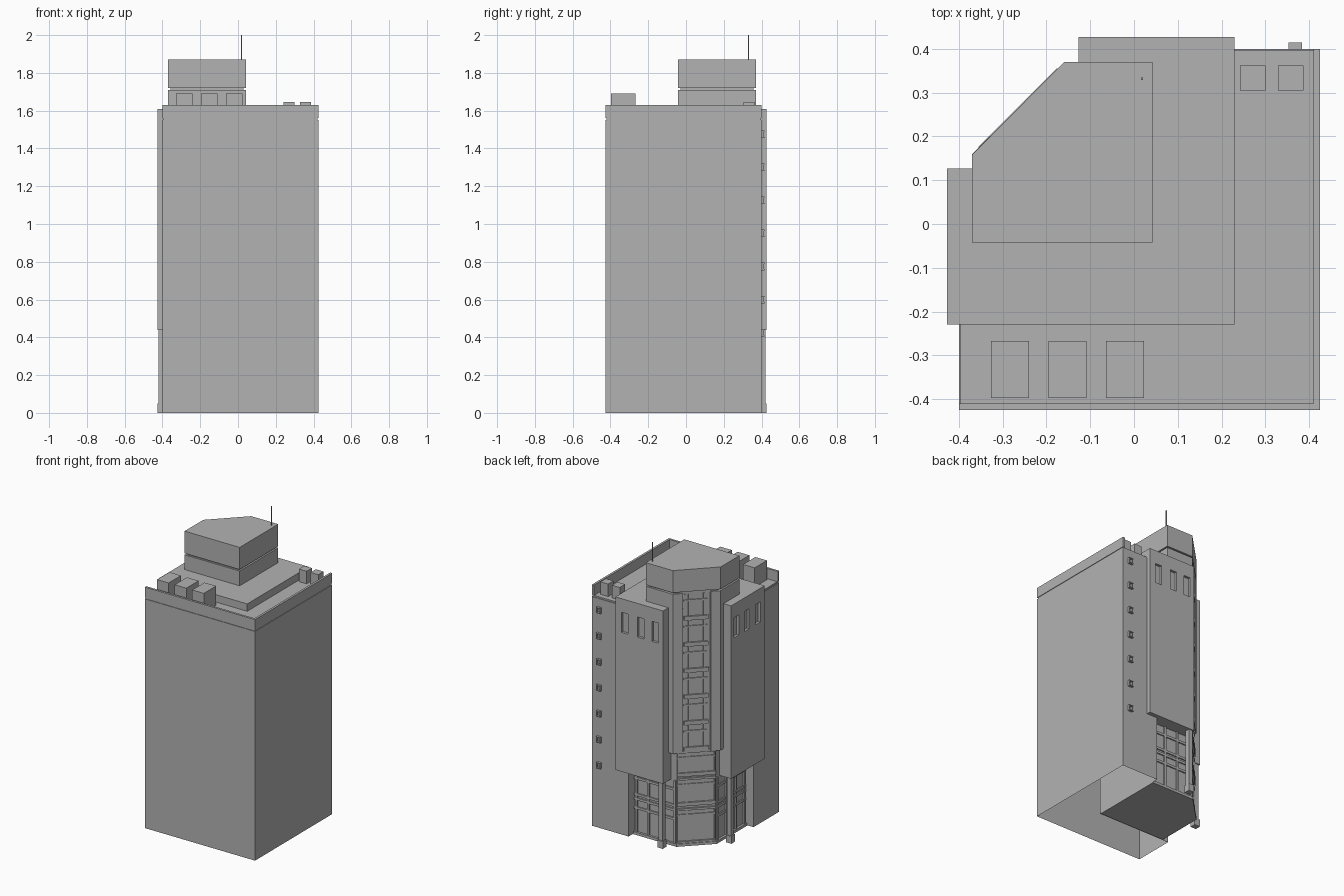
import bpy
import bmesh
from mathutils import Vector

cube = bpy.data.objects.get("Cube")
if cube:
    bpy.data.objects.remove(cube, do_unlink=True)

grey = bpy.data.materials.new("concrete grey")
grey.use_nodes = True
GREY = (0.45, 0.45, 0.45, 1)
grey.diffuse_color = GREY
grey.node_tree.nodes["Principled BSDF"].inputs["Base Color"].default_value = GREY


def flip(points):
    """Mirror a plan outline across the diagonal of the tower."""
    return [(-y, -x) for x, y in points]


def rect(x0, x1, y0, y1):
    return [(x0, y0), (x1, y0), (x1, y1), (x0, y1)]


def build(name, prisms, open_bottom=False):
    """One object from a list of (outline, bottom, top) prisms."""
    bm = bmesh.new()
    for outline, z0, z1 in prisms:
        low = [bm.verts.new((x, y, z0)) for x, y in outline]
        high = [bm.verts.new((x, y, z1)) for x, y in outline]
        bm.faces.new(low)
        bm.faces.new(high)
        for i in range(len(low)):
            j = (i + 1) % len(low)
            bm.faces.new((low[i], low[j], high[j], high[i]))
    bmesh.ops.recalc_face_normals(bm, faces=bm.faces)
    if open_bottom:
        floor = [f for f in bm.faces if f.normal.z < -0.9]
        bmesh.ops.delete(bm, geom=floor, context='FACES')
    mesh = bpy.data.meshes.new(name)
    bm.to_mesh(mesh)
    bm.free()
    mesh.materials.append(grey)
    obj = bpy.data.objects.new(name, mesh)
    bpy.context.collection.objects.link(obj)
    return obj


def both(name, prisms):
    """A part on the back and its mirrored twin on the right side."""
    build("back_" + name, prisms)
    build("side_" + name, [(flip(o), a, b) for o, a, b in prisms])


def strip(p, q, f0, f1, depth):
    """Plan outline of a bar on the wall p-q, standing out to the left of p-q."""
    p, q = Vector(p), Vector(q)
    d = q - p
    n = Vector((-d.y, d.x)).normalized()
    a, b = p + d * f0, p + d * f1
    return [tuple(v) for v in (a - n * 0.004, b - n * 0.004, b + n * depth, a + n * depth)]


def frame(p, q, posts, rails, z0, z1, post_w=0.05, rail_h=0.012, depth=0.007):
    bars = [(strip(p, q, f - post_w / 2, f + post_w / 2, depth), z0, z1) for f in posts]
    bars += [(strip(p, q, 0, 1, depth - 0.001), z - rail_h / 2, z + rail_h / 2) for z in rails]
    return bars


# Main L-shaped tower, with a shadow groove under the parapet
ROOF = 1.56
tower = [(-0.40, -0.425), (0.425, -0.425), (0.425, 0.40), (0.15, 0.40), (0.15, -0.15), (-0.40, -0.15)]
build("tower_walls", [(tower, 0, 1.55)], open_bottom=True)
groove = [(-0.396, -0.421), (0.421, -0.421), (0.421, 0.396), (0.15, 0.396), (0.15, -0.15), (-0.396, -0.15)]
build("roof_deck", [(groove, 1.549, ROOF)])
parapet = [(-0.40, -0.425), (0.425, -0.425), (0.425, 0.40), (0.41, 0.40), (0.41, -0.41), (-0.40, -0.41)]
build("parapet", [(parapet, ROOF, 1.63)])

# Glazed core with the cut corner, and its plinth
A, B = (-0.17, 0.34), (-0.34, 0.17)
core = [(0.145, -0.145), (0.145, 0.34), A, B, (-0.34, -0.145)]
build("glazed_core", [(core, 0.002, 1.6)])
plinth = [(0.145, -0.145), (0.145, 0.355), (-0.177, 0.355), (-0.355, 0.177), (-0.355, -0.145)]
build("plinth", [(plinth, 0, 0.018)])

# Raised roof slab joining the two bays
build("roof_slab", [(rect(-0.35, 0.23, -0.23, 0.127), 1.555, 1.61),
                    (rect(-0.127, 0.23, 0.1, 0.36), 1.555, 1.61)])

# Projecting bays with three recessed slot windows each
SLOTS = (0.16, 0.04, -0.07)
for name, turn in (("back_bay", lambda o: o), ("side_bay", flip)):
    bay = build(name, [(turn(rect(-0.127, 0.23, 0.335, 0.427)), 0.44, 1.61)])
    cutter = build("slot_cutter", [(turn(rect(x - 0.025, x + 0.025, 0.41, 0.45)), 1.382, 1.518)
                                   for x in SLOTS])
    cutter.hide_render = True
    cut = bay.modifiers.new("slots", 'BOOLEAN')
    cut.operation = 'DIFFERENCE'
    cut.solver = 'EXACT'
    cut.object = cutter
    bpy.context.view_layer.objects.active = bay
    bpy.ops.object.modifier_apply(modifier=cut.name)
    bpy.data.objects.remove(cutter, do_unlink=True)

# Piers beside the corner glazing
pier = [(-0.12, 0.37), (-0.16, 0.37), (-0.202, 0.328), (-0.19, 0.31), (-0.12, 0.31)]
both("corner_pier", [(pier, 0.63, 1.71)])

# Free-standing columns under the bays
both("column", [(rect(-0.12, -0.09, 0.39, 0.42), 0, 0.45),
                (rect(-0.125, -0.085, 0.385, 0.427), 0, 0.05)])

# Corner window frames, floor by floor
STOREY = 0.177
bars = []
P, Q = (-0.31, 0.20), (-0.20, 0.31)
for i in range(6):
    top = 1.70 - i * STOREY
    bars += frame(P, Q, (0.03, 0.2, 0.8, 0.97), (top - 0.045,), top - 0.15, top)
    bars.append((strip(P, Q, 0, 1, 0.011), top - STOREY, top - 0.15))
build("corner_window_frames", bars)
bars = []
for low, top in ((0.48, 0.638), (0.28, 0.455), (0.018, 0.25)):
    bars += frame(B, A, (0.02, 0.25, 0.75, 0.98), (top - 0.045,), low, top, 0.03)
    bars.append((strip(B, A, 0, 1, 0.011), low - 0.012, low + 0.012))
    bars.append((strip(B, A, 0, 1, 0.011), top - 0.012, top + 0.002))
build("lower_corner_frames", bars)

# Ground level glazing behind the columns
both("shopfront_frames",
     frame((0.145, 0.34), A, (), (), 0, 0.44)
     + [(rect(x - 0.007, x + 0.007, 0.335, 0.35), 0.018, 0.44) for x in (0.13, 0.04, -0.06, -0.16)]
     + [(rect(-0.165, 0.145, 0.335, 0.348), z - 0.008, z + 0.008) for z in (0.18, 0.24, 0.27, 0.38)])

# Small framed windows down the back wall
bars = []
for i in range(7):
    z = 0.425 + i * 0.175
    bars += [(rect(x, x + 0.006, 0.398, 0.413), z - 0.017, z + 0.017) for x in (0.353, 0.378)]
    bars += [(rect(0.353, 0.384, 0.398, 0.415), z + s - 0.003, z + s + 0.003) for s in (-0.017, 0.017)]
build("small_back_windows", bars)

# Penthouse: lower storey, recessed joint and upper storey
lower = [(0.042, -0.042), (0.042, 0.37), (-0.127, 0.37), (-0.20, 0.31),
         (-0.31, 0.20), (-0.37, 0.127), (-0.37, -0.042)]
build("penthouse_lower", [(lower, 1.55, 1.71)])
neck = [(0.03, -0.03), (0.03, 0.358), (-0.165, 0.35), (-0.35, 0.165), (-0.358, -0.03)]
build("penthouse_joint", [(neck, 1.70, 1.73)])
upper = [(0.042, -0.042), (0.042, 0.37), (-0.16, 0.37), (-0.37, 0.158), (-0.37, -0.042)]
build("penthouse_upper", [(upper, 1.72, 1.87)])

# Rooftop plant boxes and mast
build("front_plant_boxes", [(rect(x, x + 0.087, -0.398, -0.267), ROOF, 1.69)
                            for x in (-0.327, -0.195, -0.064)])
build("back_plant_boxes", [(rect(x, x + 0.058, 0.305, 0.362), ROOF, 1.645)
                           for x in (0.242, 0.329)])
build("mast", [(rect(0.0155, 0.0205, 0.3295, 0.3345), 1.86, 2.0)])
